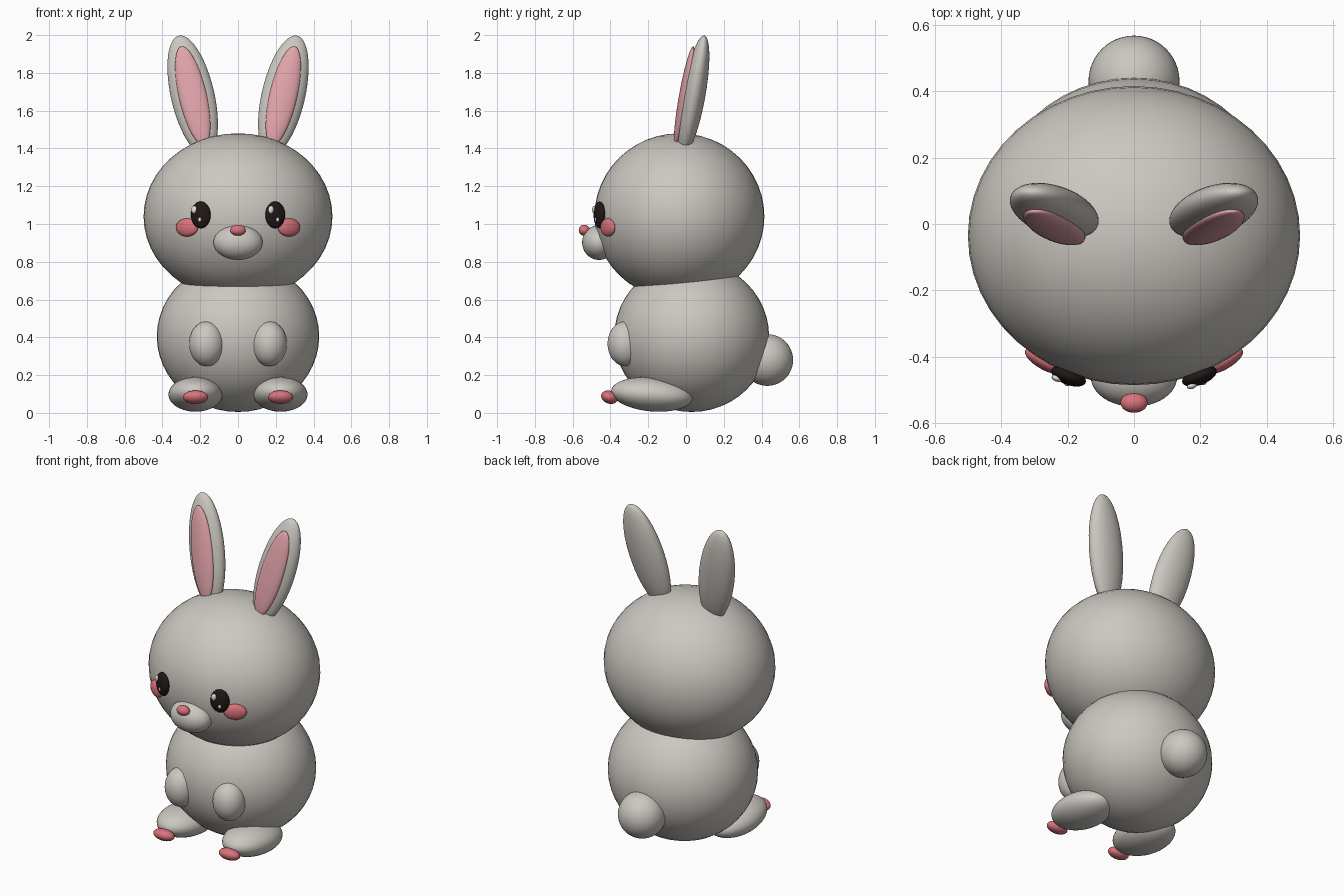
import bpy
from math import radians, sin, cos
from mathutils import Euler, Matrix, Vector

cube = bpy.data.objects.get("Cube")
if cube:
    bpy.data.objects.remove(cube, do_unlink=True)


def material(name, colour):
    mat = bpy.data.materials.new(name)
    mat.use_nodes = True
    mat.diffuse_color = (*colour, 1)
    bsdf = next(n for n in mat.node_tree.nodes if n.type == 'BSDF_PRINCIPLED')
    bsdf.inputs["Base Color"].default_value = (*colour, 1)
    bsdf.inputs["Roughness"].default_value = 0.7
    return mat


FUR = material("warm_grey_fur", (0.60, 0.57, 0.53))
PINK = material("soft_pink", (0.76, 0.37, 0.41))
ROSE = material("rose", (0.70, 0.17, 0.20))
DARK = material("dark_brown", (0.015, 0.009, 0.008))
WHITE = material("eye_white", (0.80, 0.78, 0.76))


def ellipsoid(name, centre, radii, mat, tilt=(0, 0, 0), segments=48):
    """Smooth ellipsoid; tilt is in degrees about x, y and z."""
    bpy.ops.mesh.primitive_uv_sphere_add(segments=segments, ring_count=segments // 2)
    obj = bpy.context.object
    obj.name = name
    turn = Euler([radians(a) for a in tilt]).to_matrix().to_4x4()
    obj.data.transform(turn @ Matrix.Diagonal((*radii, 1)))
    obj.location = centre
    obj.data.materials.append(mat)
    bpy.ops.object.shade_smooth()
    return obj


# Head, body and tail
ellipsoid("head", (0, -0.035, 1.04), (0.50, 0.45, 0.44), FUR)
ellipsoid("body", (0, 0.03, 0.405), (0.43, 0.41, 0.40), FUR)
ellipsoid("tail", (0, 0.43, 0.28), (0.137, 0.137, 0.137), FUR)

# Muzzle and nose
ellipsoid("muzzle", (0, -0.46, 0.902), (0.13, 0.09, 0.092), FUR)
ellipsoid("nose", (0, -0.538, 0.967), (0.041, 0.03, 0.029), ROSE, segments=32)

for side, s in (("left", 1), ("right", -1)):
    # Ear with a pink lining set into its front
    lean = (-10, 13 * s, 0)
    ear_centre = Vector((0.24 * s, 0.04, 1.68))
    ellipsoid(side + "_ear", ear_centre, (0.115, 0.062, 0.33), FUR, lean)
    forward = Euler([radians(a) for a in lean]).to_matrix() @ Vector((0, -0.048, -0.01))
    ellipsoid(side + "_ear_lining", ear_centre + forward,
              (0.073, 0.028, 0.273), PINK, lean)

    # Eye turned to follow the head, with two glints on the same side
    yaw = 21 * s
    eye_centre = Vector((0.197 * s, -0.458, 1.048))
    eye_r = (0.055, 0.026, 0.071)
    ellipsoid(side + "_eye", eye_centre, eye_r, DARK, (0, 0, yaw), 32)
    for label, x, z, r in (("large", -0.031, 0.028, 0.016), ("small", 0.004, -0.025, 0.009)):
        depth = eye_r[1] * max(0, 1 - (x / eye_r[0]) ** 2 - (z / eye_r[2]) ** 2) ** 0.5
        offset = Matrix.Rotation(radians(yaw), 3, 'Z') @ Vector((x, -depth, z))
        ellipsoid(f"{side}_eye_{label}_glint", eye_centre + offset,
                  (r, r * 0.6, r * 1.3), WHITE, (0, 0, yaw), 16)

    # Cheek
    ellipsoid(side + "_cheek", (0.27 * s, -0.413, 0.982),
              (0.066, 0.025, 0.048), ROSE, (0, 0, 30 * s), 32)

    # Arm, foot and toe pad
    ellipsoid(side + "_arm", (0.165 * s, -0.32, 0.366), (0.094, 0.095, 0.119), FUR)
    ellipsoid(side + "_foot", (0.225 * s, -0.18, 0.098),
              (0.143, 0.217, 0.09), FUR, (-5, 0, 0))
    ellipsoid(side + "_toe_pad", (0.225 * s, -0.405, 0.083),
              (0.067, 0.046, 0.034), ROSE, (-20, 0, 0), 32)
